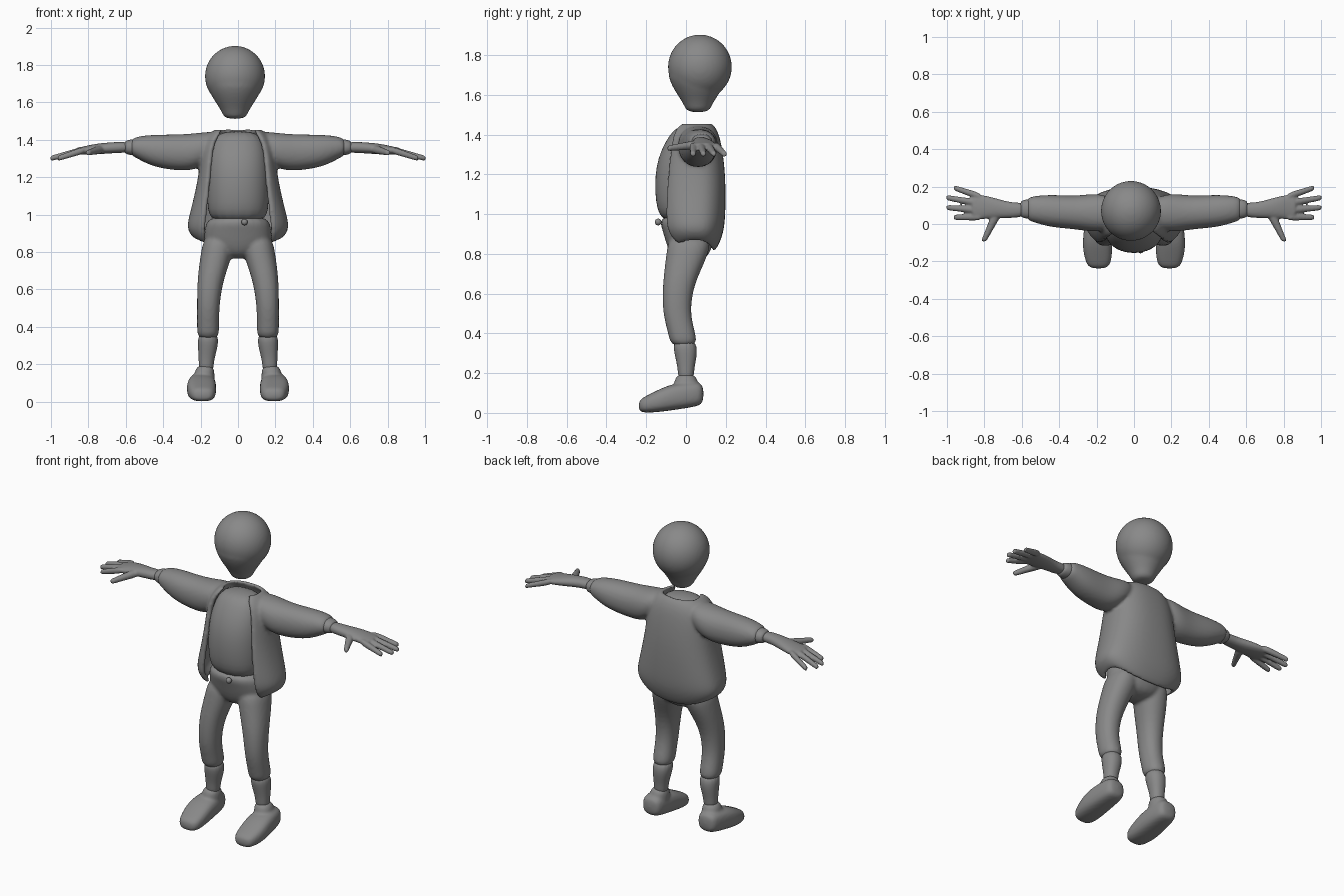
import bpy, bmesh, math
from mathutils import Vector

cube = bpy.data.objects.get("Cube")
if cube:
    bpy.data.objects.remove(cube, do_unlink=True)

grey = (.25, .25, .25, 1)
material = bpy.data.materials.new("plain_grey")
material.use_nodes = True
material.diffuse_color = grey
material.node_tree.nodes["Principled BSDF"].inputs["Base Color"].default_value = grey

cross_axes = {"x": (0, 1, 2), "y": (1, 0, 2), "z": (2, 0, 1)}


def rounded(value, squareness):
    """Bend a sine or cosine towards a slightly squared ellipse."""
    return math.copysign(abs(value) ** (2 / squareness), value)


def skin(bm, rings):
    """Join neighbouring closed rings with quads."""
    for lower, upper in zip(rings, rings[1:]):
        for i in range(len(lower)):
            j = (i + 1) % len(lower)
            bm.faces.new((lower[i], lower[j], upper[j], upper[i]))


def loft(bm, axis, rows, side=1, squareness=2.2, count=16):
    """Closed tube along an axis; a row is x, y, z and the two cross radii."""
    along, across, upward = cross_axes[axis]
    rings = []
    for x, y, z, radius_across, radius_upward in rows:
        ring = []
        for i in range(count):
            angle = math.tau * i / count
            point = Vector((x, y, z))
            point[across] += radius_across * rounded(math.cos(angle), squareness)
            point[upward] += radius_upward * rounded(math.sin(angle), squareness)
            point.x *= side
            ring.append(bm.verts.new(point))
        rings.append(ring)
    skin(bm, rings)
    bm.faces.new(rings[0])
    bm.faces.new(rings[-1])


def ball(bm, centre, radius):
    made = bmesh.ops.create_uvsphere(bm, u_segments=24, v_segments=16, radius=radius)
    bmesh.ops.translate(bm, verts=made["verts"], vec=centre)


def finish(name, bm, voxel=0):
    """Make a smooth object; a voxel size fuses its overlapping pieces."""
    bmesh.ops.recalc_face_normals(bm, faces=bm.faces)
    for face in bm.faces:
        face.smooth = True
    mesh = bpy.data.meshes.new(name)
    bm.to_mesh(mesh)
    bm.free()
    mesh.materials.append(material)
    part = bpy.data.objects.new(name, mesh)
    bpy.context.collection.objects.link(part)
    rounding = part.modifiers.new("rounding", "SUBSURF")
    rounding.levels = rounding.render_levels = 2
    if voxel:
        fuse = part.modifiers.new("fuse", "REMESH")
        fuse.mode = "VOXEL"
        fuse.voxel_size = voxel
        fuse.use_smooth_shade = True
        relax = part.modifiers.new("relax", "SMOOTH")
        relax.factor = .5
        relax.iterations = 5


def tube(name, axis, rows, side=1):
    bm = bmesh.new()
    loft(bm, axis, rows, side)
    finish(name, bm)


# Head: a ball fused with a tapering jaw and short neck
bm = bmesh.new()
ball(bm, (-.016, .07, 1.74), .163)
neck_profile = ((1.51, .06), (1.55, .07), (1.62, .12), (1.68, .15), (1.74, .16))
loft(bm, "z", [(-.016, .06, height, radius, radius) for height, radius in neck_profile],
     squareness=2)
finish("head", bm, .01)

# Shirt
tube("shirt", "z", [
    (0, 0, .95, .15, .12), (0, 0, 1.05, .17, .16), (0, 0, 1.25, .17, .16),
    (0, .02, 1.38, .15, .12), (0, .03, 1.45, .1, .07)])

# Trousers: hips and two legs fused together
bm = bmesh.new()
loft(bm, "z", [
    (0, .02, .76, .08, .08), (0, .02, .84, .19, .12),
    (0, .01, .92, .18, .13), (0, 0, 1, .17, .15)])
for side in (1, -1):
    loft(bm, "z", [
        (.16, -.01, .33, .06, .07), (.16, -.02, .4, .06, .07), (.16, -.05, .5, .06, .07),
        (.15, -.04, .65, .07, .08), (.11, .01, .8, .09, .11), (.1, .02, .9, .08, .11)], side)
finish("trousers", bm, .01)

# Trouser button
bm = bmesh.new()
ball(bm, (.035, -.14, .96), .017)
finish("trouser_button", bm)

# Open jacket: C-shaped rows of height, half width, depth and front opening
jacket_rows = ((1.46, .12, .08, .09), (1.42, .17, .11, .12), (1.35, .2, .13, .15),
               (1.2, .21, .15, .16), (1, .26, .15, .18), (.9, .28, .14, .19),
               (.81, .23, .1, .18))
steps, squareness, thickness = 24, 2.4, .03
bm = bmesh.new()
rings = []
for height, width, depth, opening in jacket_rows:
    start = math.asin((opening / width) ** (squareness / 2))
    outer, inner = [], []
    for i in range(steps + 1):
        angle = start + (math.tau - 2 * start) * i / steps
        across = rounded(math.sin(angle), squareness)
        back = -rounded(math.cos(angle), squareness)
        reach = depth * (1.35 if back < 0 else 1)
        # The hem rises at the sides
        lift = max(0, .95 - height) * .4 * math.sin(angle) ** 2
        for verts, inset in ((outer, 0), (inner, thickness)):
            verts.append(bm.verts.new((
                (width - inset) * across, .05 + (reach - inset) * back, height + lift)))
    rings.append(outer + inner[::-1])
skin(bm, rings)
for ring in (rings[0], rings[-1]):
    for i in range(steps):
        bm.faces.new((ring[i], ring[i + 1], ring[-2 - i], ring[-1 - i]))
# Sleeves
for side in (1, -1):
    loft(bm, "x", [
        (.1, .06, 1.4, .08, .05), (.2, .06, 1.34, .11, .1), (.3, .06, 1.33, .09, .1),
        (.45, .07, 1.34, .09, .09), (.54, .08, 1.36, .07, .06),
        (.58, .08, 1.36, .06, .04)], side)
finish("jacket", bm, .01)

for side, label in ((1, "left"), (-1, "right")):
    # Cuff
    tube(label + "_cuff", "x", [
        (.53, .08, 1.36, .06, .05), (.59, .08, 1.36, .05, .04),
        (.61, .08, 1.36, .04, .03)], side)

    # Hand: palm, four fanned fingers and a thumb
    bm = bmesh.new()
    loft(bm, "x", [
        (.57, .08, 1.36, .04, .03), (.65, .07, 1.36, .04, .03), (.77, .09, 1.35, .06, .03),
        (.84, .09, 1.34, .07, .02), (.87, .09, 1.34, .06, .02)], side)
    for finger in range(4):
        spread = finger - 1.5
        base = Vector((.81, .09 + .035 * spread, 1.35))
        tip = Vector((1.01 - .02 * spread ** 2, .115 + .053 * spread, 1.3))
        loft(bm, "x", [(*base.lerp(tip, part), .022 - .007 * part, .022 - .007 * part)
                       for part in (0, .5, .9, 1)], side, count=10)
    base, tip = Vector((.73, .06, 1.35)), Vector((.805, -.095, 1.33))
    loft(bm, "y", [(*base.lerp(tip, part), .03 - .015 * part, .025 - .01 * part)
                   for part in (0, .3, .6, .9, 1)], side, count=10)
    finish(label + "_hand", bm, .006)

    # Sock
    tube(label + "_sock", "z", [
        (.17, 0, .15, .04, .04), (.17, 0, .22, .04, .04),
        (.16, 0, .3, .056, .06), (.16, -.01, .37, .055, .06)], side)

    # Shoe: foot and ankle opening fused
    bm = bmesh.new()
    loft(bm, "y", [
        (.19, -.24, .035, .05, .03), (.19, -.2, .043, .07, .043), (.195, -.14, .06, .08, .057),
        (.195, -.07, .08, .08, .068), (.19, .05, .095, .068, .065),
        (.19, .09, .095, .05, .05)], side, squareness=2.8)
    loft(bm, "z", [
        (.19, .01, .08, .07, .07), (.18, 0, .14, .055, .065), (.175, 0, .2, .048, .05)], side)
    finish(label + "_shoe", bm, .008)
